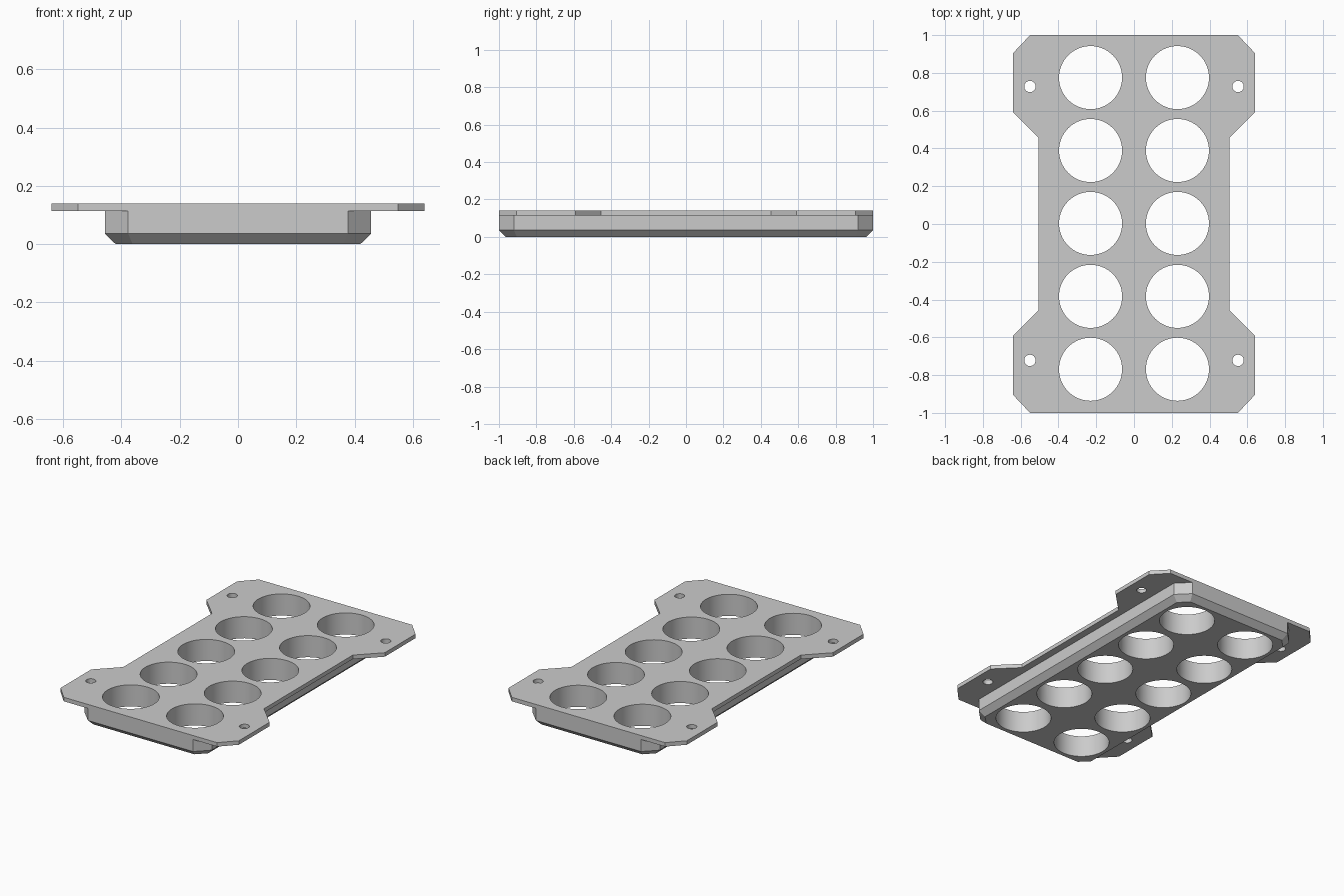
import bpy, bmesh, math

if "Cube" in bpy.data.objects:
    bpy.data.objects.remove(bpy.data.objects["Cube"])

PLATE_Z, TOP_Z = 0.114, 0.14


def mirror_quarter(q):
    """Full outline from a quarter outline running from +x side to +y side."""
    left = [(-x, y) for x, y in reversed(q)]
    upper = q + left
    return upper + [(-x, -y) for x, y in upper]


def loft(name, loops):
    """Closed solid through matching (outline, z) loops, bottom to top."""
    bm = bmesh.new()
    rings = [[bm.verts.new((x, y, z)) for x, y in pts] for pts, z in loops]
    n = len(rings[0])
    for a, b in zip(rings, rings[1:]):
        for i in range(n):
            j = (i + 1) % n
            bm.faces.new((a[i], a[j], b[j], b[i]))
    bm.faces.new(rings[0][::-1])
    bm.faces.new(rings[-1])
    bmesh.ops.recalc_face_normals(bm, faces=bm.faces)
    me = bpy.data.meshes.new(name)
    bm.to_mesh(me)
    bm.free()
    ob = bpy.data.objects.new(name, me)
    bpy.context.collection.objects.link(ob)
    return ob


def circle(cx, cy, r, n):
    return [(cx + r * math.cos(2 * math.pi * i / n),
             cy + r * math.sin(2 * math.pi * i / n)) for i in range(n)]


def boolean(ob, other, op):
    bpy.context.view_layer.objects.active = ob
    m = ob.modifiers.new(op, 'BOOLEAN')
    m.operation, m.solver, m.object = op, 'EXACT', other
    bpy.ops.object.modifier_apply(modifier=m.name)
    bpy.data.objects.remove(other)


# flanged top plate with four chamfered mounting ears
plate = mirror_quarter([(0.505, 0.455), (0.64, 0.59), (0.64, 0.905), (0.55, 1.0)])
tray = loft("holder_tray", [(plate, PLATE_Z), (plate, TOP_Z)])

# thick block below, chamfered along the bottom and at the corners
outer = mirror_quarter([(0.457, 0.92), (0.377, 1.0)])
inner = mirror_quarter([(0.42, 0.905), (0.362, 0.963)])
block = loft("block", [(inner, 0.0), (outer, 0.036), (outer, 0.125)])
boolean(tray, block, 'UNION')

# two by five large through holes
for sx in (-1, 1):
    for row in range(-2, 3):
        boolean(tray, loft("hole_cutter", [
            (circle(sx * 0.23, row * 0.386 + 0.003, 0.167, 64), z) for z in (-0.1, 0.3)]),
            'DIFFERENCE')
    # small screw holes in the ears
    for y in (-0.722, 0.728):
        boolean(tray, loft("screw_cutter", [
            (circle(sx * 0.551, y, 0.03, 32), z) for z in (-0.1, 0.3)]), 'DIFFERENCE')

bpy.ops.object.select_all(action='DESELECT')
tray.select_set(True)
bpy.context.view_layer.objects.active = tray
bpy.ops.object.shade_smooth_by_angle(angle=math.radians(30))
